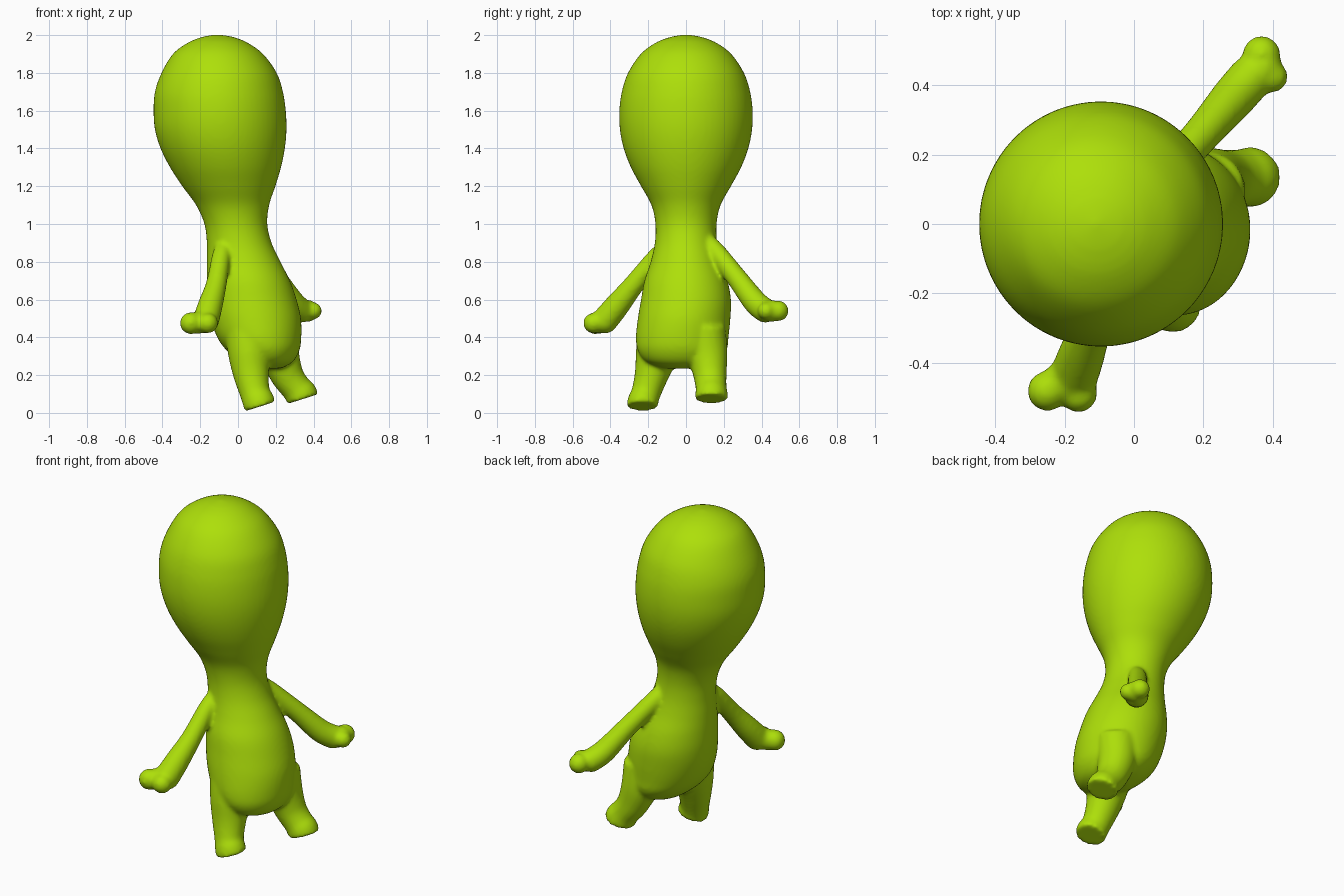
import bpy, bmesh
from mathutils import Vector

green = bpy.data.materials.new("lime_green")
green.diffuse_color = (0.42, 0.74, 0.003, 1)

bm = bmesh.new()


def spline(rows, steps=5):
    """Catmull-Rom interpolation through rows of numbers."""
    out = []
    for i in range(len(rows) - 1):
        p0, p1, p2 = rows[max(i - 1, 0)], rows[i], rows[i + 1]
        p3 = rows[min(i + 2, len(rows) - 1)]
        for s in range(steps):
            t = s / steps
            out.append([0.5 * (2*b + (c - a)*t + (2*a - 5*b + 4*c - d)*t*t + (3*b - a - 3*c + d)*t**3)
                        for a, b, c, d in zip(p0, p1, p2, p3)])
    out.append(list(rows[-1]))
    return out


def loft(rows, n=40, end=None, upright=False):
    """Closed tube through rows of x, y, z, rx, ry; end sets the last ring's direction."""
    from math import cos, sin, tau
    rows = spline(rows)
    pts = [Vector(r[:3]) for r in rows]
    rings = []
    for i, r in enumerate(rows):
        d = (pts[min(i + 1, len(pts) - 1)] - pts[max(i - 1, 0)]).normalized()
        if end is not None:
            w = max(0, 1 - (len(rows) - 1 - i) / 6)
            d = d.lerp(Vector(end), w).normalized()
        if upright:
            d = Vector((0, 0, 1))
        v = d.cross(Vector((1, 0, 0))).normalized()
        u = v.cross(d).normalized()
        rings.append([bm.verts.new(pts[i] + u * r[3] * cos(tau * k / n) + v * r[4] * sin(tau * k / n))
                      for k in range(n)])
    faces = [bm.faces.new((a[k], a[(k + 1) % n], b[(k + 1) % n], b[k]))
             for a, b in zip(rings, rings[1:]) for k in range(n)]
    faces += [bm.faces.new(rings[0]), bm.faces.new(rings[-1])]
    bmesh.ops.recalc_face_normals(bm, faces=faces)


def ball(x, y, z, r):
    vs = bmesh.ops.create_icosphere(bm, subdivisions=4, radius=r)["verts"]
    bmesh.ops.translate(bm, verts=vs, vec=(x, y, z))


# head and torso in level slices: z, x left, x right, y centre, y half width
slices = [
    (0.235, 0.07, 0.23, -0.02, 0.10), (0.27, 0.01, 0.29, -0.02, 0.19),
    (0.33, -0.06, 0.325, -0.02, 0.235), (0.40, -0.11, 0.335, -0.02, 0.245),
    (0.50, -0.145, 0.333, -0.01, 0.245), (0.60, -0.16, 0.31, 0, 0.238),
    (0.70, -0.165, 0.275, 0, 0.22), (0.80, -0.165, 0.225, 0, 0.187),
    (0.90, -0.165, 0.178, 0, 0.165), (1.00, -0.178, 0.155, 0, 0.162),
    (1.10, -0.222, 0.165, 0, 0.183), (1.20, -0.295, 0.198, 0, 0.238),
    (1.30, -0.36, 0.228, 0, 0.292), (1.40, -0.41, 0.248, 0, 0.33),
    (1.50, -0.44, 0.257, 0, 0.35), (1.60, -0.447, 0.253, 0, 0.353),
    (1.70, -0.44, 0.238, 0, 0.34), (1.80, -0.405, 0.205, 0, 0.307),
    (1.90, -0.345, 0.133, 0, 0.24), (1.96, -0.265, 0.05, 0, 0.16),
    (1.99, -0.19, -0.025, 0, 0.082), (2.002, -0.125, -0.095, 0, 0.015),
]
loft([((l + r) / 2, y, z, (r - l) / 2, h) for z, l, r, y, h in slices], n=64, upright=True)

# legs, ending in flat tilted soles
sole = Vector((0.3, 0, -0.95)).normalized()
for path in (
    [(0.06, -0.13, 0.44, 0.13, 0.12), (0.06, -0.155, 0.31, 0.112, 0.112), (0.07, -0.183, 0.20, 0.094, 0.09),
     (0.09, -0.212, 0.105, 0.08, 0.078), (0.108, -0.227, 0.062, 0.085, 0.082), (0.117, -0.23, 0.034, 0.084, 0.084)],
    [(0.20, 0.10, 0.44, 0.12, 0.11), (0.22, 0.115, 0.31, 0.105, 0.105), (0.26, 0.127, 0.20, 0.088, 0.088),
     (0.305, 0.133, 0.135, 0.08, 0.082), (0.332, 0.135, 0.10, 0.087, 0.086), (0.342, 0.135, 0.073, 0.086, 0.086)],
):
    loft(path, end=sole)

# arms with a fist and thumb as rounded lobes
arms = (
    ([(-0.07, -0.09, 0.88, 0.05), (-0.09, -0.16, 0.82, 0.05), (-0.115, -0.275, 0.68, 0.055),
      (-0.147, -0.365, 0.568, 0.066), (-0.17, -0.43, 0.49, 0.07)],
     [(-0.16, -0.49, 0.475, 0.054), (-0.25, -0.482, 0.475, 0.058), (-0.21, -0.46, 0.478, 0.06)]),
    ([(0.07, 0.10, 0.91, 0.05), (0.11, 0.16, 0.85, 0.052), (0.205, 0.27, 0.713, 0.055),
      (0.287, 0.365, 0.588, 0.064), (0.335, 0.42, 0.542, 0.065)],
     [(0.368, 0.488, 0.54, 0.055), (0.398, 0.425, 0.54, 0.046), (0.37, 0.45, 0.54, 0.058)]),
)
for path, lobes in arms:
    loft([(x, y, z, r, r) for x, y, z, r in path], n=28)
    ball(*path[0])
    ball(*path[-1])
    for lobe in lobes:
        ball(*lobe)

# fuse everything into one smooth skin
mesh = bpy.data.meshes.new("figure_body")
bm.to_mesh(mesh)
bm.free()
mesh.materials.append(green)
body = bpy.data.objects.new("figure_body", mesh)
bpy.context.collection.objects.link(body)
fuse = body.modifiers.new("fuse", 'REMESH')
fuse.mode = 'VOXEL'
fuse.voxel_size = 0.011
fuse.use_smooth_shade = True
soften = body.modifiers.new("soften", 'SMOOTH')
soften.factor = 0.5
soften.iterations = 8
